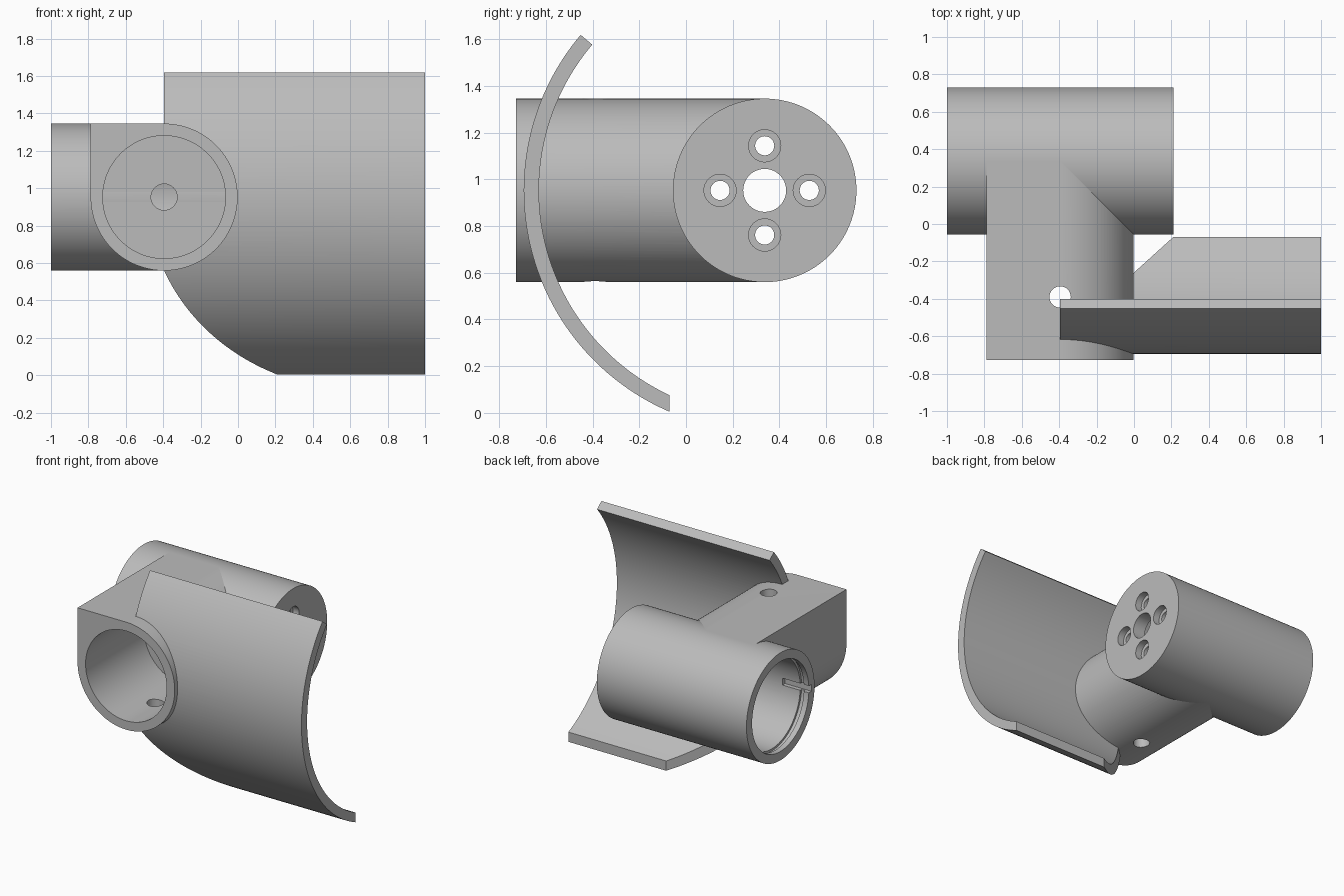
import bpy
import bmesh
from math import sin, cos, pi, radians, sqrt, asin
from mathutils import Vector

if "Cube" in bpy.data.objects:
    bpy.data.objects.remove(bpy.data.objects["Cube"])

# Shared dimensions: the two tubes cross at right angles
AX, AY, AZ = -0.395, 0.337, 0.953     # socket axis x, barrel axis y, common height
R, BORE = 0.393, 0.328
FRONT, END = -0.728, 0.21
SEG = 128

grey = bpy.data.materials.new("plain grey")
grey.use_nodes = True
COLOR = (0.5, 0.5, 0.5, 1)
grey.diffuse_color = COLOR
grey.node_tree.nodes["Principled BSDF"].inputs["Base Color"].default_value = COLOR


def prism(name, axis, profile, start, stop):
    """Extrude a closed 2D profile along an axis; profile is in the other two axes."""
    def place(p, t):
        a, b = p
        return {"x": (t, a, b), "y": (a, t, b), "z": (a, b, t)}[axis]
    bm = bmesh.new()
    face = bm.faces.new([bm.verts.new(place(p, start)) for p in profile])
    move = Vector(place((0, 0), stop - start))
    new = bmesh.ops.extrude_face_region(bm, geom=[face])["geom"]
    verts = [v for v in new if isinstance(v, bmesh.types.BMVert)]
    bmesh.ops.translate(bm, verts=verts, vec=move)
    bmesh.ops.recalc_face_normals(bm, faces=bm.faces)
    mesh = bpy.data.meshes.new(name)
    bm.to_mesh(mesh)
    bm.free()
    mesh.materials.append(grey)
    obj = bpy.data.objects.new(name, mesh)
    bpy.context.collection.objects.link(obj)
    return obj


def arc(center, radius, a0, a1, n):
    return [(center[0] + radius * cos(a0 + (a1 - a0) * i / n),
             center[1] + radius * sin(a0 + (a1 - a0) * i / n)) for i in range(n + 1)]


def rod(name, axis, center, radius, start, stop, n=SEG):
    return prism(name, axis, arc(center, radius, 0, 2 * pi, n)[:-1], start, stop)


def cut(obj, cutters):
    bpy.context.view_layer.objects.active = obj
    for c in cutters:
        c.hide_render = True
        mod = obj.modifiers.new("cut", "BOOLEAN")
        mod.operation, mod.solver, mod.object = "DIFFERENCE", "EXACT", c
        bpy.ops.object.modifier_apply(modifier=mod.name)


barrel_axis, socket_axis = (AY, AZ), (AX, AZ)

# Barrel: tube along x with a closed, drilled end
barrel = rod("barrel", "x", barrel_axis, R, -1, END)

# Socket: tube along y, round except for one square upper corner
outline = arc(socket_axis, R, -pi, pi / 2, 96) + [(AX - R, AZ + R)]
socket = prism("socket", "y", outline, FRONT, AY)

# Curved shield: shell concentric with the barrel, cut upright along the bottom
OUTER, INNER, LIP = 1.032, 0.967, -0.07
top = pi - radians(40.2)


def bottom(r):
    return pi + asin(sqrt(r * r - (AY - LIP) ** 2) / r)


shell = (arc(barrel_axis, OUTER, top, bottom(OUTER), 72)
         + arc(barrel_axis, INNER, bottom(INNER), top, 72))
shield = prism("curved_shield", "x", shell, AX, 1)

# Cutters
barrel_bore = rod("barrel_bore", "x", barrel_axis, BORE, -1.1, END - 0.1)
socket_bore = rod("socket_bore", "y", socket_axis, BORE, FRONT - 0.1, -0.055)
wire_hole = rod("wire_hole", "y", socket_axis, 0.07, -0.2, AY, 32)
pin_hole = rod("pin_hole", "z", (AX, -0.39), 0.057, 0.4, 1.5, 32)
key_slot = prism("key_slot", "x", [(-0.02, AZ - 0.025), (0.1, AZ - 0.025),
                                   (0.1, AZ + 0.025), (-0.02, AZ + 0.025)], -1.1, AX)
snap_groove = rod("snap_groove", "x", barrel_axis, BORE + 0.016, -0.96, -0.93)
center_hole = rod("center_hole", "x", barrel_axis, 0.092, 0, 0.3, 48)
corner = prism("shield_corner", "z", [(AX - 0.1, -0.708), (0.32, 0.03), (AX - 0.1, 0.03)],
               -0.1, 0.7)
screw_holes = []
for i in range(4):
    spot = (AY + 0.191 * cos(i * pi / 2), AZ + 0.191 * sin(i * pi / 2))
    screw_holes.append(rod("screw_hole", "x", spot, 0.041, 0, 0.3, 32))
    screw_holes.append(rod("screw_recess", "x", spot, 0.069, END - 0.05, 0.3, 32))

cut(barrel, [barrel_bore, snap_groove, key_slot, wire_hole, center_hole] + screw_holes)
cut(socket, [barrel_bore, socket_bore, wire_hole, pin_hole])
cut(shield, [corner, socket_bore])

for c in [barrel_bore, socket_bore, wire_hole, pin_hole, key_slot, snap_groove,
          center_hole, corner] + screw_holes:
    bpy.data.objects.remove(c)

# Smooth round walls, crisp rims
for obj in (barrel, socket, shield):
    bpy.ops.object.select_all(action="DESELECT")
    obj.select_set(True)
    bpy.context.view_layer.objects.active = obj
    bpy.ops.object.shade_smooth_by_angle(angle=radians(30))
